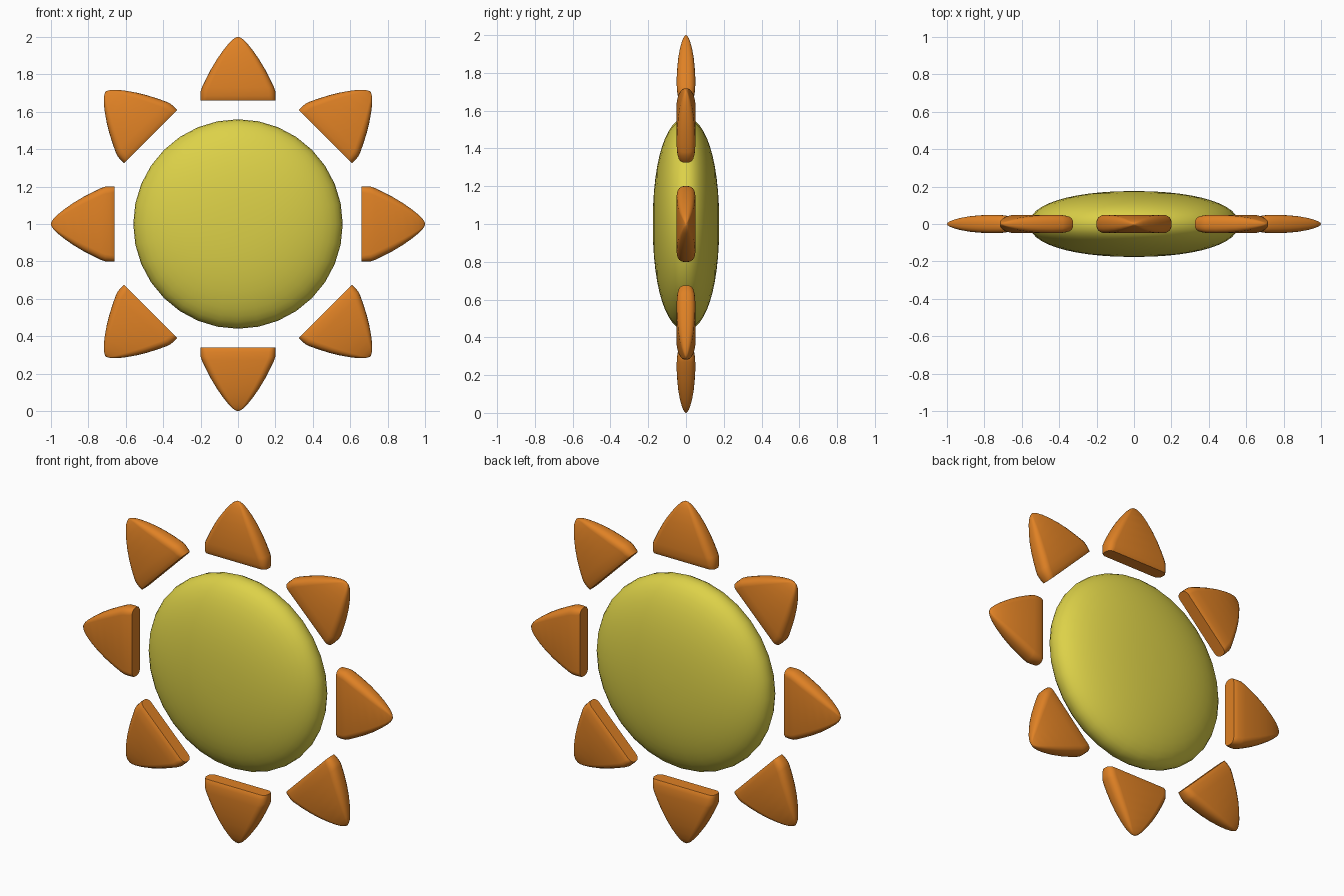
import bpy, bmesh, math
from mathutils import Matrix, Vector

if "Cube" in bpy.data.objects:
    bpy.data.objects.remove(bpy.data.objects["Cube"])


def material(name, color):
    m = bpy.data.materials.new(name)
    m.diffuse_color = (*color, 1)
    m.use_nodes = True
    m.node_tree.nodes["Principled BSDF"].inputs["Base Color"].default_value = m.diffuse_color
    return m


YELLOW = material("sun yellow", (0.72, 0.64, 0.065))
ORANGE = material("ray orange", (0.74, 0.22, 0.018))


def spow(v, e):
    return math.copysign(abs(v) ** e, v)


def loft(name, rings, mat, sharp):
    """Skin a list of closed rings, capping both ends."""
    bm = bmesh.new()
    loops = [[bm.verts.new(p) for p in ring] for ring in rings]
    n = len(loops[0])
    for a, b in zip(loops, loops[1:]):
        for i in range(n):
            j = (i + 1) % n
            bm.faces.new((a[i], a[j], b[j], b[i]))
    bm.faces.new(loops[0][::-1])
    bm.faces.new(loops[-1])
    bmesh.ops.recalc_face_normals(bm, faces=bm.faces)
    me = bpy.data.meshes.new(name)
    bm.to_mesh(me)
    bm.free()
    me.materials.append(mat)
    ob = bpy.data.objects.new(name, me)
    bpy.context.collection.objects.link(ob)
    bpy.ops.object.select_all(action='DESELECT')
    ob.select_set(True)
    bpy.context.view_layer.objects.active = ob
    bpy.ops.object.shade_smooth_by_angle(angle=math.radians(sharp))
    return ob


# Domed sun disc, revolved about the y axis
SIDES, STEPS = 32, 24
disc = []
for k in range(STEPS + 1):
    t = -math.pi / 2 + math.pi * (0.01 + 0.98 * k / STEPS)
    r, y = 0.56 * spow(math.cos(t), 0.92), 0.176 * spow(math.sin(t), 0.92)
    disc.append([Vector((r * math.cos(2 * math.pi * i / SIDES), y,
                         1 + r * math.sin(2 * math.pi * i / SIDES))) for i in range(SIDES)])
loft("sun_disc", disc, YELLOW, 60)

# Ray sections: distance from centre, half width, half thickness
SECTIONS = [(0.660, 0.200, 0.036), (0.668, 0.201, 0.041), (0.685, 0.201, 0.045),
            (0.710, 0.200, 0.048), (0.730, 0.193, 0.049), (0.780, 0.169, 0.049),
            (0.830, 0.143, 0.046), (0.880, 0.113, 0.041), (0.930, 0.078, 0.032),
            (0.965, 0.050, 0.022), (0.985, 0.030, 0.014), (0.995, 0.015, 0.008),
            (1.000, 0.004, 0.002)]


def section(r, w, h, n=5):
    """Rounded rectangle across the ray."""
    c = min(0.8 * h, 0.8 * w)
    pts = []
    for q, (sx, sy) in enumerate(((1, 1), (-1, 1), (-1, -1), (1, -1))):
        for i in range(n):
            a = math.pi / 2 * (q + i / (n - 1))
            pts.append(Vector((sx * (w - c) + c * math.cos(a),
                               sy * (h - c) + c * math.sin(a), r)))
    return pts


# Eight rays around the disc
for k in range(8):
    turn = Matrix.Translation((0, 0, 1)) @ Matrix.Rotation(k * math.pi / 4, 4, 'Y')
    loft(f"ray_{k + 1}", [[turn @ p for p in section(*s)] for s in SECTIONS], ORANGE, 45)
